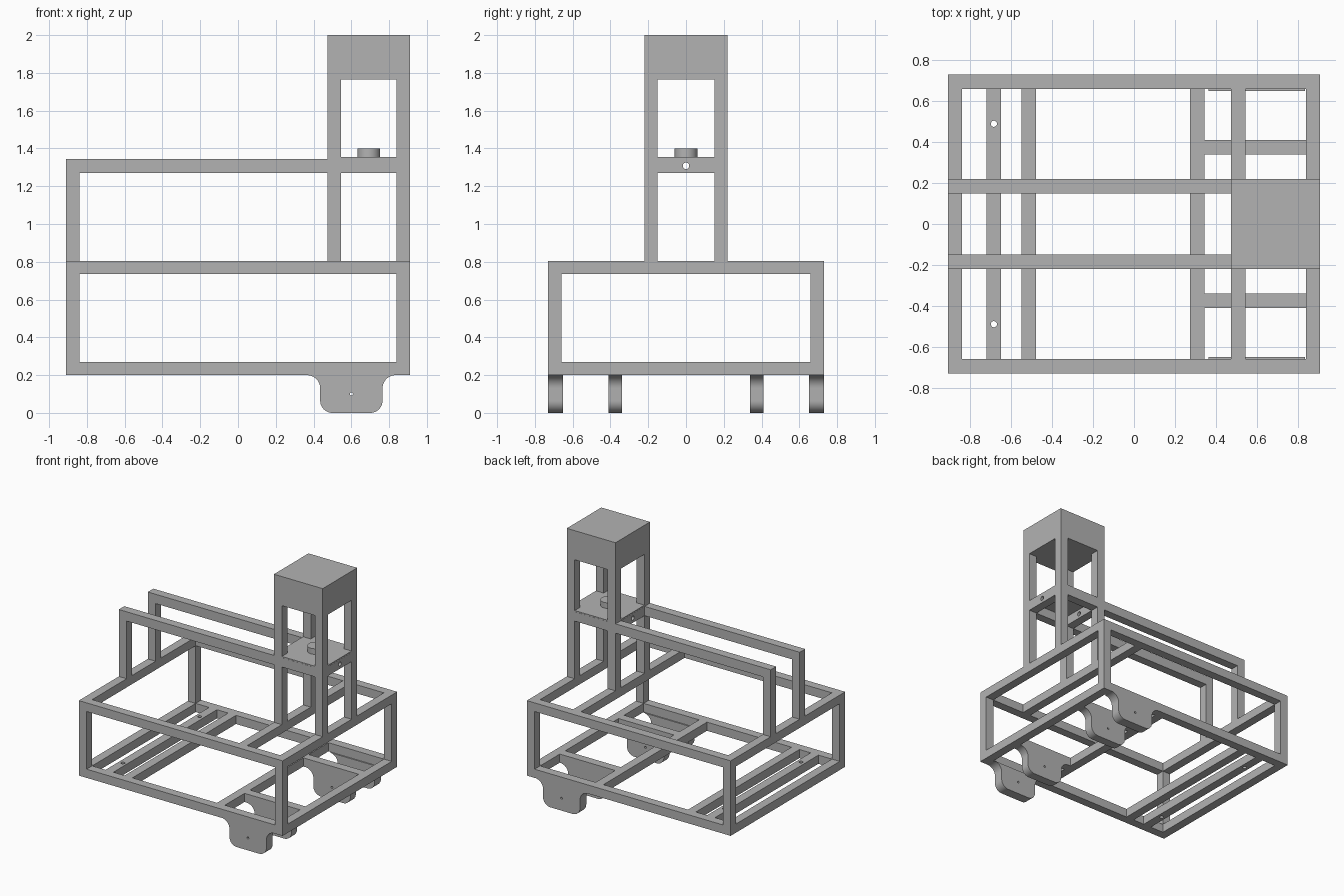
import bpy
import bmesh
import math

if "Cube" in bpy.data.objects:
    bpy.data.objects.remove(bpy.data.objects["Cube"], do_unlink=True)

GREY = (0.45, 0.45, 0.45, 1.0)
grey = bpy.data.materials.new("plain grey")
grey.use_nodes = True
grey.diffuse_color = GREY
grey.node_tree.nodes["Principled BSDF"].inputs["Base Color"].default_value = GREY

T = 0.07                      # beam thickness
X, Y = 0.91, 0.73             # half size of the base frame
BASE, DECK = 0.20, 0.805      # bottom and top of the base frame
TX, TY = 0.475, 0.22          # tower inner end and half width
RAIL = 1.27                   # underside of the rails


def finish(name, bm):
    bmesh.ops.recalc_face_normals(bm, faces=bm.faces)
    mesh = bpy.data.meshes.new(name)
    bm.to_mesh(mesh)
    bm.free()
    mesh.materials.append(grey)
    obj = bpy.data.objects.new(name, mesh)
    bpy.context.collection.objects.link(obj)
    return obj


def box(name, x, y, z):
    bm = bmesh.new()
    bmesh.ops.create_cube(bm, size=1)
    for v in bm.verts:
        v.co = [r[0] if c < 0 else r[1] for c, r in zip(v.co, (x, y, z))]
    return finish(name, bm)


def cylinder(name, centre, radius, depth, axis="Z"):
    bm = bmesh.new()
    bmesh.ops.create_cone(bm, cap_ends=True, segments=32, radius1=radius,
                          radius2=radius, depth=depth)
    obj = finish(name, bm)
    obj.location = centre
    if axis == "X":
        obj.rotation_euler.y = math.pi / 2
    if axis == "Y":
        obj.rotation_euler.x = math.pi / 2
    return obj


def smooth(obj):
    bpy.ops.object.select_all(action="DESELECT")
    obj.select_set(True)
    bpy.context.view_layer.objects.active = obj
    bpy.ops.object.shade_smooth_by_angle(angle=math.radians(30))


def drill(obj, centre, radius, axis):
    cutter = cylinder("hole_cutter", centre, radius, 0.2, axis)
    cutter.hide_render = True
    mod = obj.modifiers.new("hole", "BOOLEAN")
    mod.operation = "DIFFERENCE"
    mod.solver = "EXACT"
    mod.object = cutter
    bpy.context.view_layer.objects.active = obj
    bpy.ops.object.modifier_apply(modifier=mod.name)
    bpy.data.objects.remove(cutter, do_unlink=True)


def band(side, outer):
    """Range of a beam whose outer face lies at side * outer."""
    return tuple(sorted((side * outer, side * (outer - T))))


# Base frame: two rectangles joined by corner posts
for level, z in (("bottom", (BASE, BASE + T)), ("top", (DECK - T, DECK))):
    for s, side in ((-1, "front"), (1, "back")):
        box(f"{level}_{side}_beam", (-X, X), band(s, Y), z)
    for s, side in ((-1, "right"), (1, "left")):
        box(f"{level}_{side}_beam", band(s, X), (T - Y, Y - T), z)
for sx in (-1, 1):
    for sy in (-1, 1):
        box("base_corner_post", band(sx, X), band(sy, Y), (BASE + T, DECK - T))

# Cross beams
low = (BASE, BASE + T)
inner = (T - Y, Y - T)
drilled = box("drilled_cross_beam", (-0.72, -0.65), inner, low)
for s in (-1, 1):
    drill(drilled, (-0.685, s * 0.49, BASE), 0.015, "Z")
box("middle_cross_beam", (-0.55, -0.48), inner, low)
box("leg_cross_beam", (0.275, 0.345), inner, low)
box("tower_cross_beam", (TX, TX + T), inner, (DECK - T, DECK))
for s in (-1, 1):
    box("leg_support_beam", (0.345, X - T), band(s, 0.41), low)

# Raised rails with end posts
for s in (-1, 1):
    box("raised_rail", (-X, TX), band(s, TY), (RAIL, 1.345))
    box("rail_post", (-X, T - X), band(s, TY), (DECK, RAIL))

# Tower posts, shelf ring and cap
for s in (-1, 1):
    for x in ((TX, TX + T), (X - T, X)):
        box("tower_post", x, band(s, TY), (DECK, 1.765))
    box("shelf_side_beam", (TX + T, X - T), band(s, TY), (RAIL, 1.345))
for x in ((TX, TX + T), (X - T, X)):
    beam = box("shelf_end_beam", x, (T - TY, TY - T), (RAIL, 1.345))
    drill(beam, (sum(x) / 2, 0, 1.308), 0.017, "X")
    smooth(beam)
box("shelf_plate", (TX + 0.001, X - 0.001), (0.001 - TY, TY - 0.001), (1.345, 1.355))
box("tower_cap", (TX, X), (-TY, TY), (1.765, 2.0))
smooth(cylinder("shelf_disc", (0.692, 0, 1.3775), 0.06, 0.045))


# Rounded leg plates
def arc(cx, cz, r, start, end, steps=10):
    return [(cx + r * math.cos(math.radians(start + (end - start) * i / steps)),
             cz + r * math.sin(math.radians(start + (end - start) * i / steps)))
            for i in range(steps + 1)]


def leg(name, y0, y1):
    mid = 0.6
    half = arc(-0.235, BASE - T, T, 90, 0) + arc(-0.1, 0.065, 0.065, 180, 270)
    outline = half + [(-x, z) for x, z in reversed(half)]
    bm = bmesh.new()
    face = bm.faces.new([bm.verts.new((mid + x, y0, z)) for x, z in outline])
    grown = bmesh.ops.extrude_face_region(bm, geom=[face])["geom"]
    bmesh.ops.translate(bm, vec=(0, y1 - y0, 0),
                        verts=[g for g in grown if isinstance(g, bmesh.types.BMVert)])
    obj = finish(name, bm)
    drill(obj, (mid, (y0 + y1) / 2, 0.1), 0.008, "Y")
    smooth(obj)


for s in (-1, 1):
    leg("outer_leg", *sorted((s * 0.65, s * Y)))
    leg("inner_leg", *band(s, 0.41))
